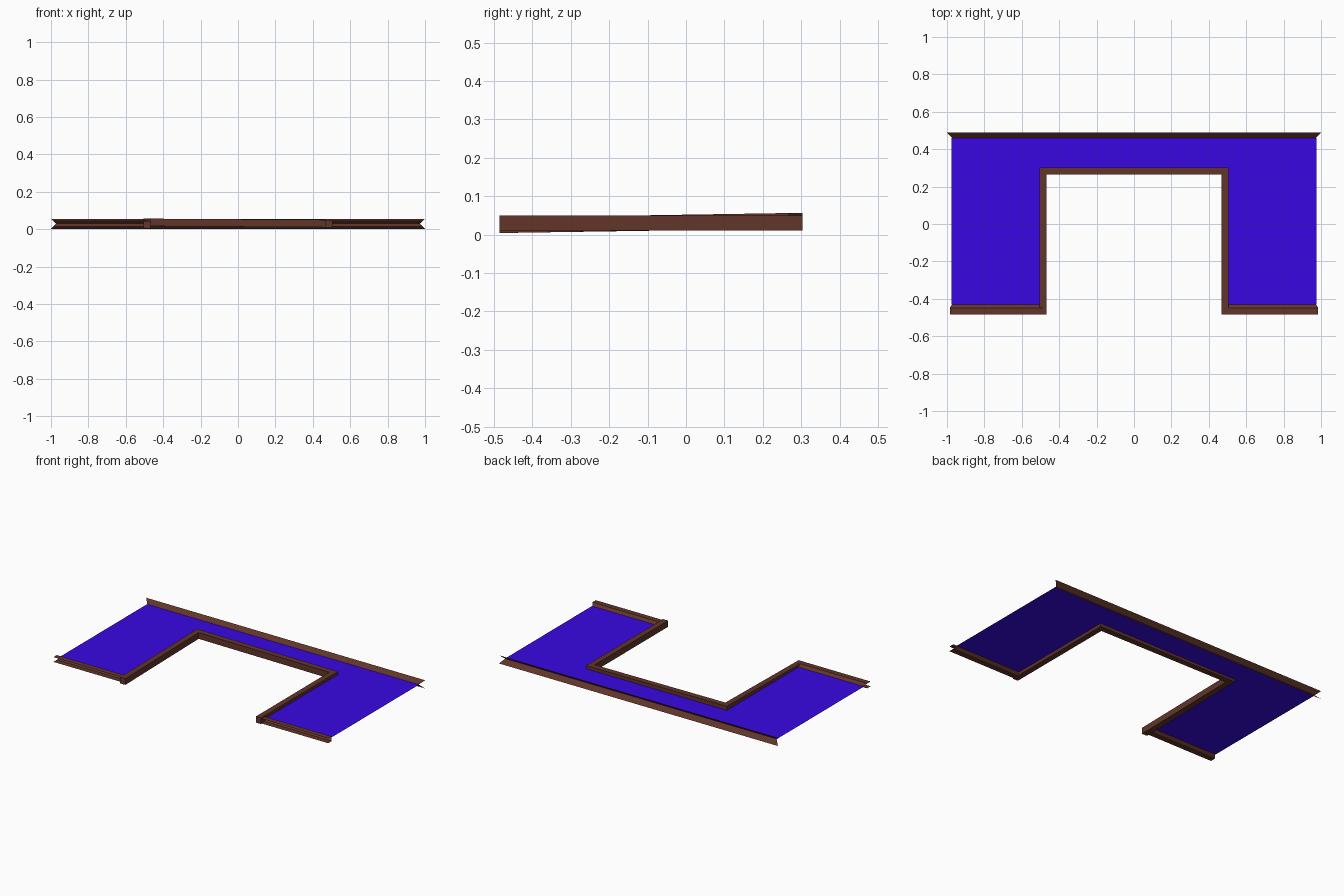
import bpy, bmesh

if "Cube" in bpy.data.objects:
    bpy.data.objects.remove(bpy.data.objects["Cube"])

def material(name, rgb):
    m = bpy.data.materials.new(name)
    m.diffuse_color = (*rgb, 1)
    m.use_nodes = True
    m.node_tree.nodes["Principled BSDF"].inputs["Base Color"].default_value = m.diffuse_color
    return m

BROWN = material("brown_trim", (0.12, 0.036, 0.023))
PURPLE = material("purple_panel", (0.04, 0.002, 0.75))

def make(name, bm, mat):
    me = bpy.data.meshes.new(name)
    bm.to_mesh(me)
    bm.free()
    me.materials.append(mat)
    ob = bpy.data.objects.new(name, me)
    bpy.context.collection.objects.link(ob)
    return ob

def strip(name, rings, closed=False):
    """Skin consecutive cross-sections (lists of xyz) with quads."""
    bm = bmesh.new()
    vs = [[bm.verts.new(p) for p in r] for r in rings]
    n = len(vs[0])
    for a, b in zip(vs, vs[1:]):
        for i in range(n if closed else n - 1):
            j = (i + 1) % n
            bm.faces.new((a[i], b[i], b[j], a[j]))
    if closed:
        bm.faces.new(vs[0])
        bm.faces.new(vs[-1][::-1])
        bmesh.ops.recalc_face_normals(bm, faces=bm.faces)
    return make(name, bm, BROWN)

# flat U-shaped panel made of two legs and a rear band
bm = bmesh.new()
for x0, x1, y0, y1 in ((-.975, -.505, -.43, .30), (.505, .975, -.43, .30),
                       (-.975, .975, .30, .461)):
    bm.faces.new([bm.verts.new((x, y, .03)) for x, y in
                  ((x0, y0), (x1, y0), (x1, y1), (x0, y1))])
make("panel", bm, PURPLE)

# rear V-groove trim, mitred ends; entries are (x end, y, z)
rear = [(1, .488, .055), (.973, .461, .03), (1, .488, .002)]
strip("rear_trim", [[(s * x, y, z) for x, y, z in rear] for s in (-1, 1)])

# front channel trims, one on each leg of the U
front = [(.985, -.483, .045), (.985, -.448, .045), (.972, -.43, .03),
         (.985, -.448, .014), (.985, -.483, .014)]
for side, s in (("left", -1), ("right", 1)):
    rings = [[(s * x, y, z) for x, y, z in front],
             [(s * .49, y, z) for x, y, z in front]]
    strip("front_trim_" + side, rings)

# square trim around the opening, mitred at its corners, left leg slightly tilted
path = [(-1, -.485, -.485, -.006), (-1, .265, .303, .006),
        (1, .265, .303, 0), (1, -.485, -.485, 0)]
rings = []
for s, yi, yo, dz in path:
    rings.append([(s * .468, yi, .05 + dz), (s * .505, yo, .05 + dz),
                  (s * .505, yo, .01 + dz), (s * .468, yi, .01 + dz)])
strip("opening_trim", rings, closed=True)
